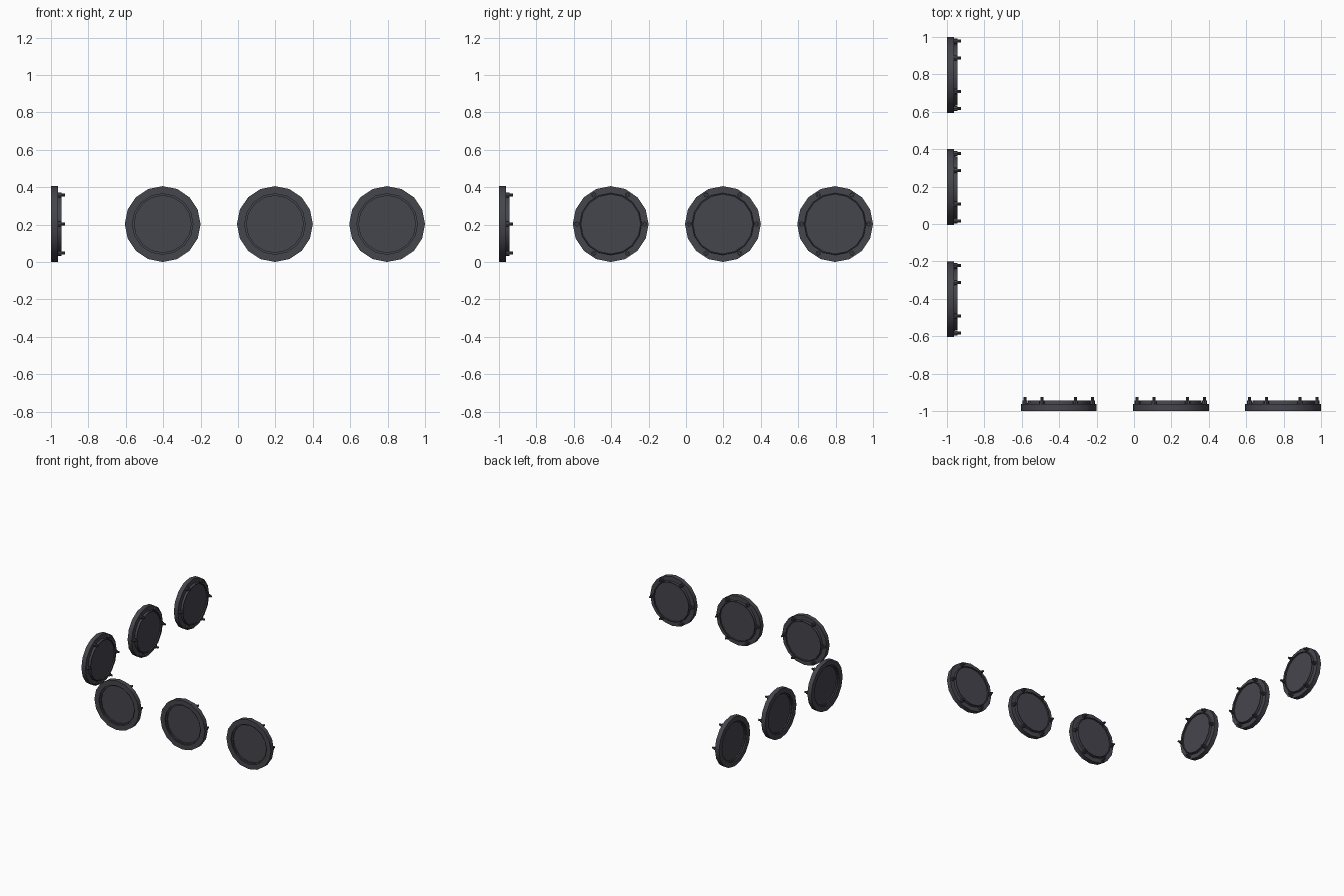
import bpy, bmesh, math
from mathutils import Matrix

if "Cube" in bpy.data.objects:
    bpy.data.objects.remove(bpy.data.objects["Cube"])

R = 0.2027         # rim radius
SIDES = 16
BOLT_R = 0.18      # bolt circle radius

mat = bpy.data.materials.new("dark_metal")
mat.diffuse_color = (0.06, 0.06, 0.075, 1)
mat.use_nodes = True
mat.node_tree.nodes["Principled BSDF"].inputs["Base Color"].default_value = mat.diffuse_color


def lathe(bm, profile, sides, offset=(0, 0)):
    """Revolve (radius, height) points around local z and cap both ends."""
    rings = []
    for r, h in profile:
        rings.append([bm.verts.new((offset[0] + r * math.cos(2 * math.pi * i / sides),
                                    offset[1] + r * math.sin(2 * math.pi * i / sides), h))
                      for i in range(sides)])
    for a, b in zip(rings, rings[1:]):
        for i in range(sides):
            j = (i + 1) % sides
            bm.faces.new((a[i], a[j], b[j], b[i]))
    bm.faces.new(rings[0][::-1])
    bm.faces.new(rings[-1])


def finish(bm, name, matrix):
    bmesh.ops.recalc_face_normals(bm, faces=bm.faces)
    mesh = bpy.data.meshes.new(name)
    bm.to_mesh(mesh)
    bm.free()
    mesh.shade_smooth()
    mesh.set_sharp_from_angle(angle=math.radians(30))
    mesh.materials.append(mat)
    ob = bpy.data.objects.new(name, mesh)
    ob.matrix_world = matrix
    bpy.context.collection.objects.link(ob)


def porthole(name, matrix):
    # rim with a stepped recess outside, raised collar and sunken pane inside
    bm = bmesh.new()
    lathe(bm, [(0.152, 0.02), (0.152, 0.01), (0.162, 0.01), (0.162, 0.0), (R, 0.0),
               (R, 0.037), (0.166, 0.037), (0.164, 0.055), (0.158, 0.055),
               (0.158, 0.045)], SIDES)
    finish(bm, name + "_rim", matrix)
    # six bolts: nut with a pin
    bm = bmesh.new()
    for k in range(6):
        a = k * math.pi / 3
        c = (BOLT_R * math.cos(a), BOLT_R * math.sin(a))
        lathe(bm, [(0.014, 0.036), (0.014, 0.055), (0.008, 0.055), (0.008, 0.075)], 8, c)
    finish(bm, name + "_bolts", matrix)


# local z points inward from each wall
to_y = Matrix.Rotation(-math.pi / 2, 4, 'X')
to_x = Matrix.Rotation(-math.pi / 2, 4, 'Z') @ to_y
for n in range(3):
    c = 0.6 * n - 0.2 - R
    porthole(f"front_porthole_{n}", Matrix.Translation((c, -1, R)) @ to_y)
    porthole(f"side_porthole_{n}", Matrix.Translation((-1, c, R)) @ to_x)
